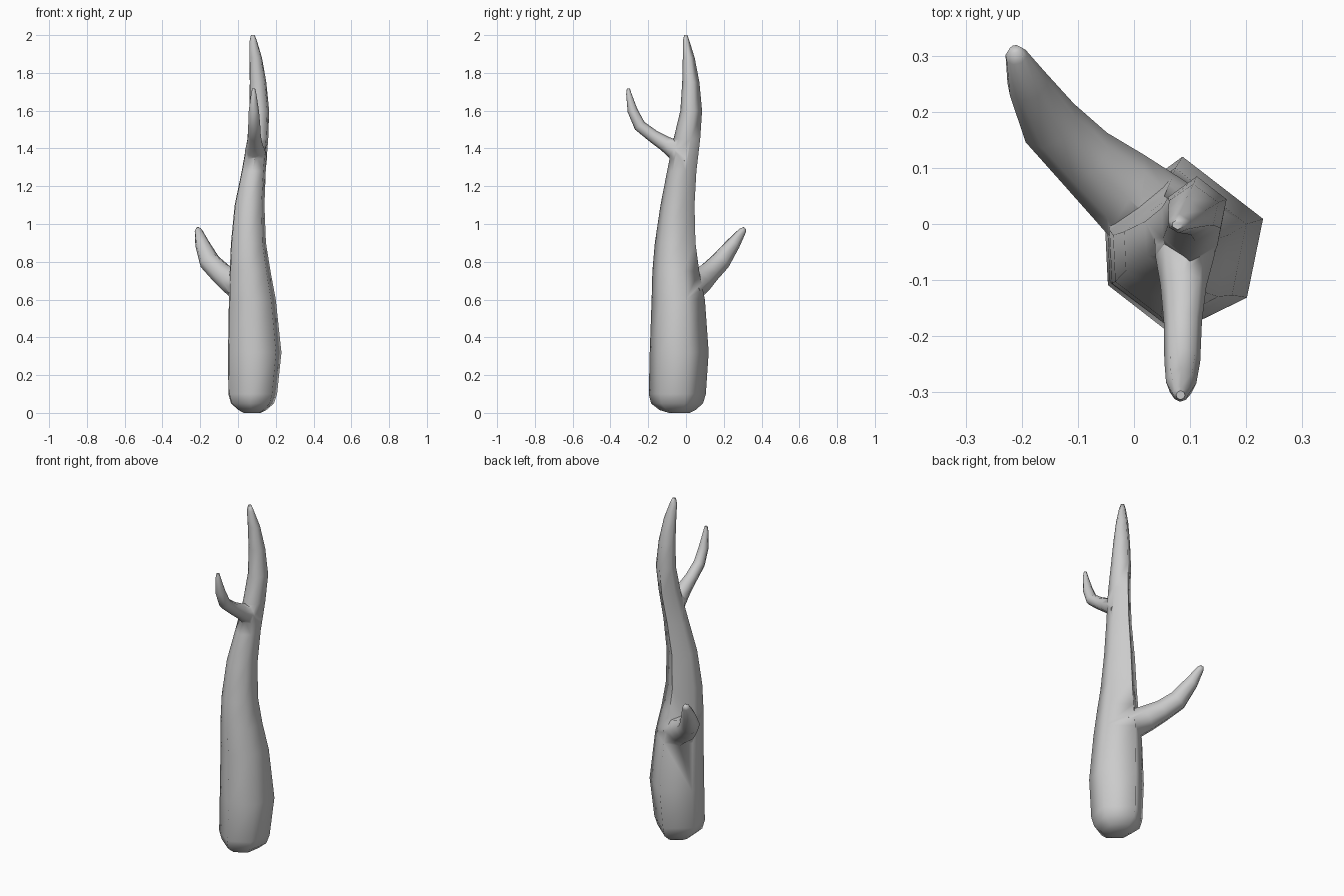
import bpy, bmesh, math
from mathutils import Vector

if "Cube" in bpy.data.objects:
    bpy.data.objects.remove(bpy.data.objects["Cube"])


def skin(name, rings):
    """Loft closed rings of points and cap both ends."""
    bm = bmesh.new()
    loops = [[bm.verts.new(p) for p in ring] for ring in rings]
    n = len(loops[0])
    for a, b in zip(loops, loops[1:]):
        for i in range(n):
            j = (i + 1) % n
            bm.faces.new((a[i], a[j], b[j], b[i]))
    bm.faces.new(loops[0][::-1])
    bm.faces.new(loops[-1])
    bmesh.ops.recalc_face_normals(bm, faces=bm.faces)
    me = bpy.data.meshes.new(name)
    bm.to_mesh(me)
    bm.free()
    ob = bpy.data.objects.new(name, me)
    bpy.context.collection.objects.link(ob)
    return ob


def branch(name, path, sides=8):
    """Tapered tube along (x, y, z, radius) points."""
    pts = [Vector(p[:3]) for p in path]
    side = Vector((pts[-1].y - pts[0].y, pts[0].x - pts[-1].x, 0)).normalized()
    rings = []
    for k, p in enumerate(pts):
        t = (pts[min(k + 1, len(pts) - 1)] - pts[max(k - 1, 0)]).normalized()
        u = (side - t * side.dot(t)).normalized()
        v = t.cross(u)
        r = path[k][3]
        rings.append([p + r * (math.cos(a) * u + math.sin(a) * v)
                      for a in (2 * math.pi * i / sides for i in range(sides))])
    return skin(name, rings)


# Trunk: irregular six-sided section, (z, x min, x max, y min, y max)
section = [(0, 1), (-.97, .35), (-.93, -.42), (-.07, -1), (.8, -.61), (1, .29)]
levels = [(0.0, .03, .12, -.09, .02), (.015, 0, .15, -.14, .05),
          (.05, -.04, .19, -.185, .09), (.1, -.055, .207, -.197, .105),
          (.32, -.057, .23, -.192, .12), (.6, -.052, .20, -.182, .10),
          (.75, -.047, .172, -.178, .07), (.9, -.04, .148, -.165, .05),
          (1.1, -.02, .14, -.135, .045), (1.28, .018, .147, -.10, .055),
          (1.45, .048, .16, -.066, .075), (1.6, .059, .165, -.03, .085),
          (1.75, .061, .15, -.02, .071), (1.88, .06, .127, -.017, .046),
          (1.97, .061, .1, -.016, .018), (2.0, .068, .088, -.01, .008)]
trunk = skin("trunk", [[((a + b) / 2 + u * (b - a) / 2,
                         (c + d) / 2 + v * (d - c) / 2, z) for u, v in section]
                       for z, a, b, c, d in levels])

# Side branches
lower = branch("lower_branch", [
    (.04, .01, .65, .085), (-.03, .07, .695, .072), (-.09, .12, .74, .06),
    (-.15, .18, .80, .055), (-.19, .25, .895, .038), (-.21, .30, .965, .02),
    (-.212, .312, .977, .01)])
upper = branch("upper_branch", [
    (.095, .0, 1.34, .06), (.09, -.06, 1.395, .052), (.088, -.11, 1.425, .041),
    (.087, -.175, 1.466, .034), (.086, -.245, 1.52, .032),
    (.084, -.283, 1.6, .027), (.083, -.303, 1.69, .014),
    (.083, -.305, 1.717, .008)])

# Fuse the branches into the trunk
bpy.context.view_layer.objects.active = trunk
for part in (lower, upper):
    mod = trunk.modifiers.new("fuse", 'BOOLEAN')
    mod.operation = 'UNION'
    mod.solver = 'EXACT'
    mod.object = part
    bpy.ops.object.modifier_apply(modifier=mod.name)
    bpy.data.objects.remove(part)

# Soft shading
bpy.ops.object.select_all(action='DESELECT')
trunk.select_set(True)
bpy.ops.object.shade_smooth_by_angle(angle=math.radians(75))
